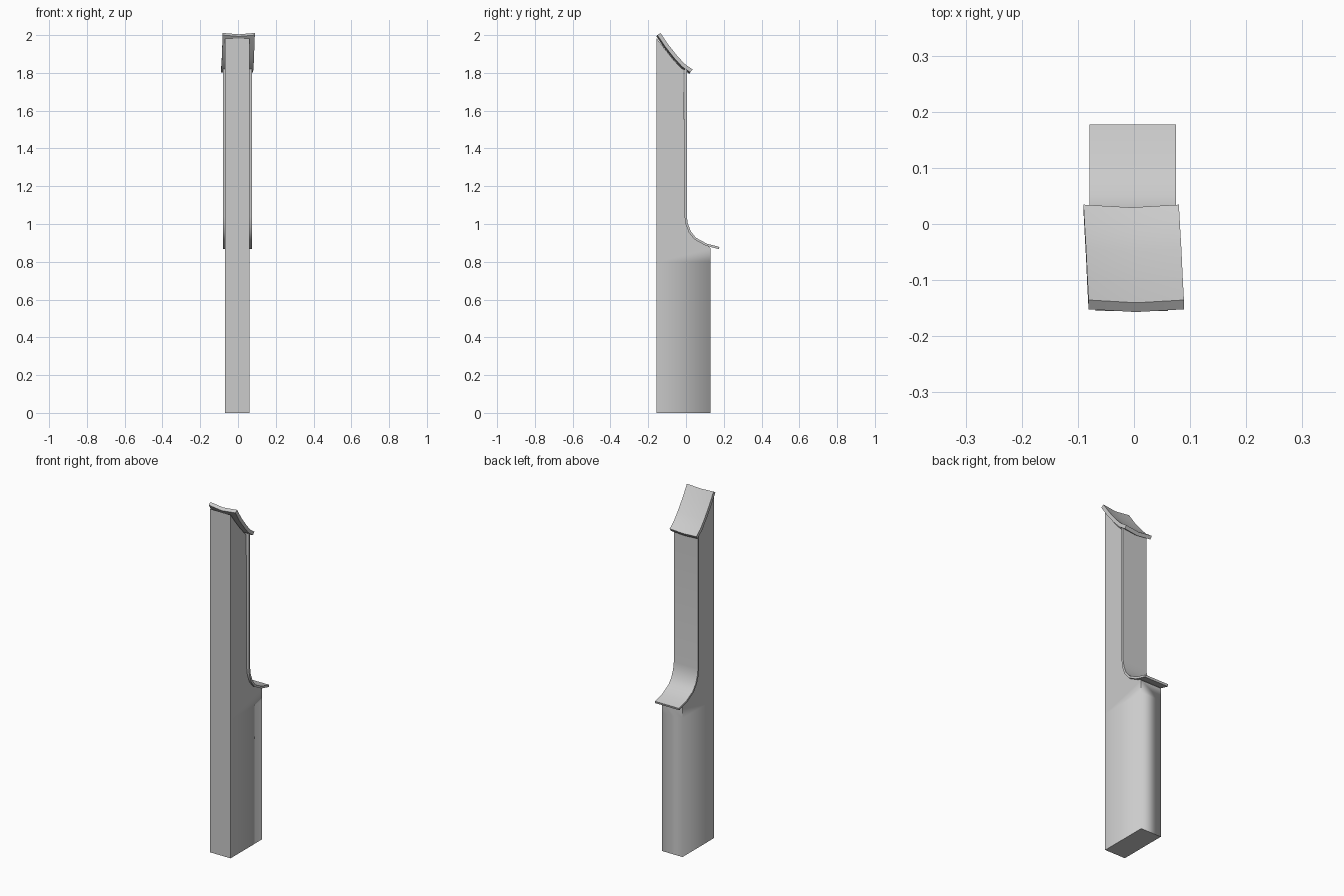
import bpy, bmesh
from mathutils import Vector

cube = bpy.data.objects.get("Cube")
if cube:
    bpy.data.objects.remove(cube, do_unlink=True)

grey = bpy.data.materials.new("light_grey")
grey.use_nodes = True
colour = (0.6, 0.6, 0.6, 1)
grey.diffuse_color = colour
grey.node_tree.nodes["Principled BSDF"].inputs["Base Color"].default_value = colour


def finish(bm, name):
    bmesh.ops.recalc_face_normals(bm, faces=bm.faces)
    mesh = bpy.data.meshes.new(name)
    bm.to_mesh(mesh)
    bm.free()
    mesh.materials.append(grey)
    obj = bpy.data.objects.new(name, mesh)
    bpy.context.collection.objects.link(obj)
    return obj


def thick_band(path, depth):
    """Closed side profile: the path plus its copy pushed down and to the front."""
    pts = [Vector(p) for p in path]
    under = []
    for i, p in enumerate(pts):
        d = (pts[min(i + 1, len(pts) - 1)] - pts[max(i - 1, 0)]).normalized()
        under.append(p + Vector((d.y, -d.x)) * depth)
    return pts, under


def sheet(name, path, depth, place):
    """Band swept across three stations (left edge, middle, right edge)."""
    bm = bmesh.new()
    top, under = thick_band(path, depth)
    n = len(top)
    rings = []
    for s in (-1, 0, 1):
        ring = []
        for i, p in list(enumerate(top)) + list(enumerate(under))[::-1]:
            ring.append(bm.verts.new(place(s, i / (n - 1), p)))
        rings.append(ring)
    m = len(rings[0])
    for a, b in zip(rings, rings[1:]):
        for j in range(m):
            k = (j + 1) % m
            bm.faces.new((a[j], a[k], b[k], b[j]))
    for ring in (rings[0], rings[-1]):
        for i in range(n - 1):
            bm.faces.new((ring[i], ring[i + 1], ring[m - 2 - i], ring[m - 1 - i]))
    obj = finish(bm, name)
    bpy.ops.object.select_all(action='DESELECT')
    obj.select_set(True)
    bpy.context.view_layer.objects.active = obj
    bpy.ops.object.shade_smooth_by_angle(angle=0.6)
    return obj


# Curved back strip, running up the neck from the flared lip
strip_path = [(0.174, 0.867), (0.105, 0.885), (0.045, 0.918), (0.015, 0.955),
              (-0.002, 1.0), (-0.008, 1.04), (-0.008, 1.82)]
sheet("back_strip", strip_path, 0.012,
      lambda s, t, p: (-0.002 + 0.077 * s, p.x, p.y))

# Sloping cap, slightly folded along its middle and a little skewed
cap_path = [(0.023, 1.802), (-0.02, 1.832), (-0.06, 1.875), (-0.11, 1.938), (-0.152, 2.0)]


def cap_place(s, t, p):
    dip = 0.007 * (1 - abs(s))
    return (-0.005 + 0.009 * t + 0.085 * s, p.x - dip * 0.7, p.y - dip)


sheet("top_cap", cap_path, 0.02, cap_place)

# Main post: side profile with a wide base and a narrow neck
front, back, shoulder = -0.155, 0.13, 0.8
_, under = thick_band(strip_path, 0.008)
outline = [(back, shoulder), (back, 0.872)] + [tuple(p) for p in under[1:-1]]
outline += [(-0.014, 1.815), (-0.062, 1.864), (-0.112, 1.926), (front, 1.982), (front, shoulder)]
base = [(front, 0), (back, 0), (back, shoulder), (front, shoulder)]

bm = bmesh.new()
for prof in (base, outline):
    sides = [[bm.verts.new((x, y, z)) for y, z in prof] for x in (-0.069, 0.061)]
    for side in sides:
        bm.faces.new(side)
    for j in range(len(prof)):
        k = (j + 1) % len(prof)
        if abs(prof[j][1] - shoulder) + abs(prof[k][1] - shoulder) > 0.001:
            bm.faces.new((sides[0][j], sides[0][k], sides[1][k], sides[1][j]))
bmesh.ops.remove_doubles(bm, verts=bm.verts, dist=0.0005)
bmesh.ops.recalc_face_normals(bm, faces=bm.faces)

# Soft shading only round the rear corners of the base
for f in bm.faces:
    f.smooth = True
for e in bm.edges:
    a, b = (v.co for v in e.verts)
    rear = min(a.y, b.y) > back - 0.01 and abs(a.x - b.x) < 0.001 and max(a.z, b.z) < shoulder + 0.01
    e.smooth = rear or e.calc_face_angle(0) < 0.3
finish(bm, "post")
